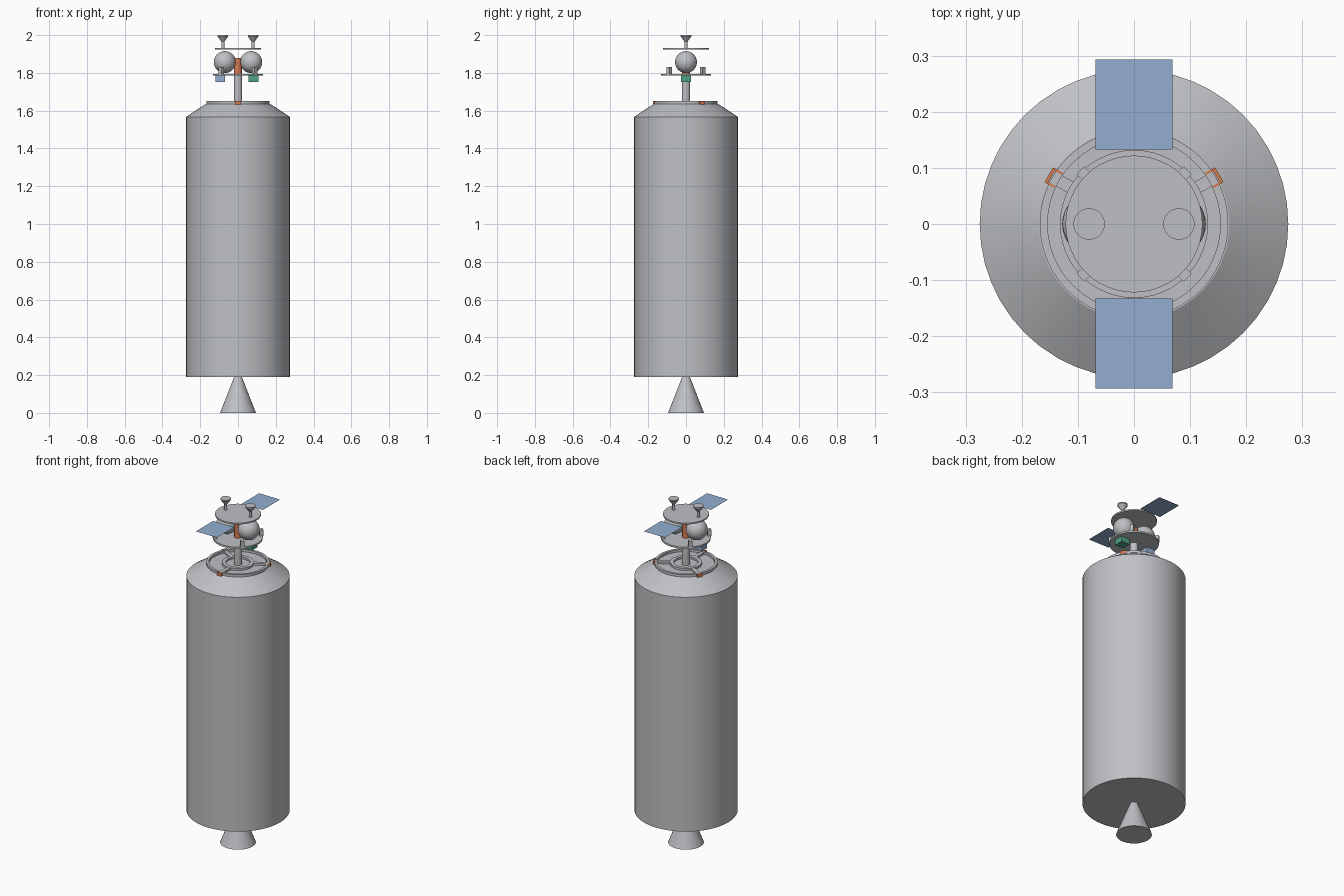
import bpy, bmesh, math
from math import cos, sin, pi, radians
from mathutils import Matrix

cube = bpy.data.objects.get("Cube")
if cube:
    bpy.data.objects.remove(cube, do_unlink=True)


def material(name, rgb):
    m = bpy.data.materials.new(name)
    m.use_nodes = True
    m.diffuse_color = (*rgb, 1)
    m.node_tree.nodes["Principled BSDF"].inputs["Base Color"].default_value = (*rgb, 1)
    return m


GREY = material("light grey", (0.52, 0.53, 0.55))
BLUE = material("panel blue", (0.29, 0.42, 0.64))
ORANGE = material("copper orange", (0.68, 0.20, 0.08))
GREEN = material("instrument green", (0.08, 0.36, 0.24))


def finish(name, bm, mat, smooth=True):
    bmesh.ops.recalc_face_normals(bm, faces=bm.faces)
    mesh = bpy.data.meshes.new(name)
    bm.to_mesh(mesh)
    bm.free()
    mesh.materials.append(mat)
    ob = bpy.data.objects.new(name, mesh)
    bpy.context.collection.objects.link(ob)
    if smooth:
        bpy.ops.object.select_all(action="DESELECT")
        ob.select_set(True)
        bpy.context.view_layer.objects.active = ob
        bpy.ops.object.shade_smooth_by_angle(angle=radians(30))
    return ob


def lathe(name, profile, mat, x=0, sides=48, closed=False):
    """Revolve (radius, height) points; closed profiles make rings."""
    bm = bmesh.new()
    loops = []
    for r, z in profile:
        loops.append([bm.verts.new((x + r * cos(2 * pi * i / sides),
                                    r * sin(2 * pi * i / sides), z))
                      for i in range(sides)])
    pairs = list(zip(loops, loops[1:]))
    if closed:
        pairs.append((loops[-1], loops[0]))
    else:
        bm.faces.new(loops[0])
        bm.faces.new(loops[-1])
    for a, b in pairs:
        for i in range(sides):
            j = (i + 1) % sides
            bm.faces.new((a[i], a[j], b[j], b[i]))
    return finish(name, bm, mat)


def ring(name, inner, outer, low, high, mat):
    return lathe(name, [(inner, low), (outer, low), (outer, high), (inner, high)],
                 mat, closed=True)


def box(name, center, size, mat, turn=0):
    """Box placed in a frame turned about the vertical axis."""
    bm = bmesh.new()
    bmesh.ops.create_cube(bm, size=1)
    bm.transform(Matrix.Rotation(turn, 4, "Z") @ Matrix.Translation(center)
                 @ Matrix.Diagonal((*size, 1)))
    return finish(name, bm, mat, smooth=False)


# Main stage: nozzle, tank and sloping shoulder
lathe("engine_nozzle", [(0.095, 0), (0.02, 0.192)], GREY)
lathe("tank_body", [(0.275, 0.19), (0.275, 1.567), (0.17, 1.636)], GREY)

# Docking adapter on the shoulder
ring("adapter_outer_ring", 0.154, 0.168, 1.634, 1.65, GREY)
ring("adapter_inner_ring", 0.065, 0.085, 1.634, 1.648, GREY)
for n, deg in enumerate((30, 150, 270)):
    a = radians(deg)
    box(f"adapter_spoke_{n}", (0.12, 0, 1.641), (0.075, 0.022, 0.012), GREY, a)
    box(f"clamp_plate_{n}", (0.1725, 0, 1.641), (0.006, 0.03, 0.02), ORANGE, a)
    for side in (-1, 1):
        box(f"clamp_prong_{n}_{side}", (0.163, side * 0.0135, 1.642),
            (0.016, 0.004, 0.019), ORANGE, a)

# Upper spacecraft: column, decks and core
lathe("support_column", [(0.022, 1.635), (0.022, 1.79)], GREY, sides=32)
lathe("lower_deck", [(0.132, 1.785), (0.132, 1.795)], GREY)
lathe("core_post", [(0.02, 1.795), (0.02, 1.88)], ORANGE, sides=32)
lathe("upper_deck", [(0.122, 1.924), (0.122, 1.932)], GREY)

# Paired tanks and antennas
for name, s in (("left", 1), ("right", -1)):
    bm = bmesh.new()
    bmesh.ops.create_uvsphere(bm, u_segments=32, v_segments=20, radius=0.058)
    bm.transform(Matrix.Translation((s * 0.07, 0, 1.857)))
    finish(f"{name}_sphere_tank", bm, GREY)
    lathe(f"{name}_antenna", [(0.008, 1.93), (0.008, 1.965), (0.028, 1.993), (0.028, 2.0)],
          GREY, x=s * 0.08, sides=32)

# Thruster blocks around the lower deck edge
for n in range(4):
    box(f"thruster_block_{n}", (0.125, 0, 1.812), (0.02, 0.02, 0.036), GREY,
        radians(45 + 90 * n))

# Instruments hanging under the lower deck
box("green_instrument", (0.082, 0, 1.77), (0.053, 0.054, 0.035), GREEN)
box("blue_instrument", (-0.095, 0, 1.77), (0.05, 0.05, 0.038), BLUE)

# Flat solar panels
for name, s in (("back", 1), ("front", -1)):
    bm = bmesh.new()
    bmesh.ops.create_grid(bm, x_segments=1, y_segments=1, size=0.5)
    bm.transform(Matrix.Translation((0, s * 0.213, 1.92)) @ Matrix.Diagonal((0.137, 0.16, 1, 1)))
    finish(f"{name}_solar_panel", bm, BLUE, smooth=False)
